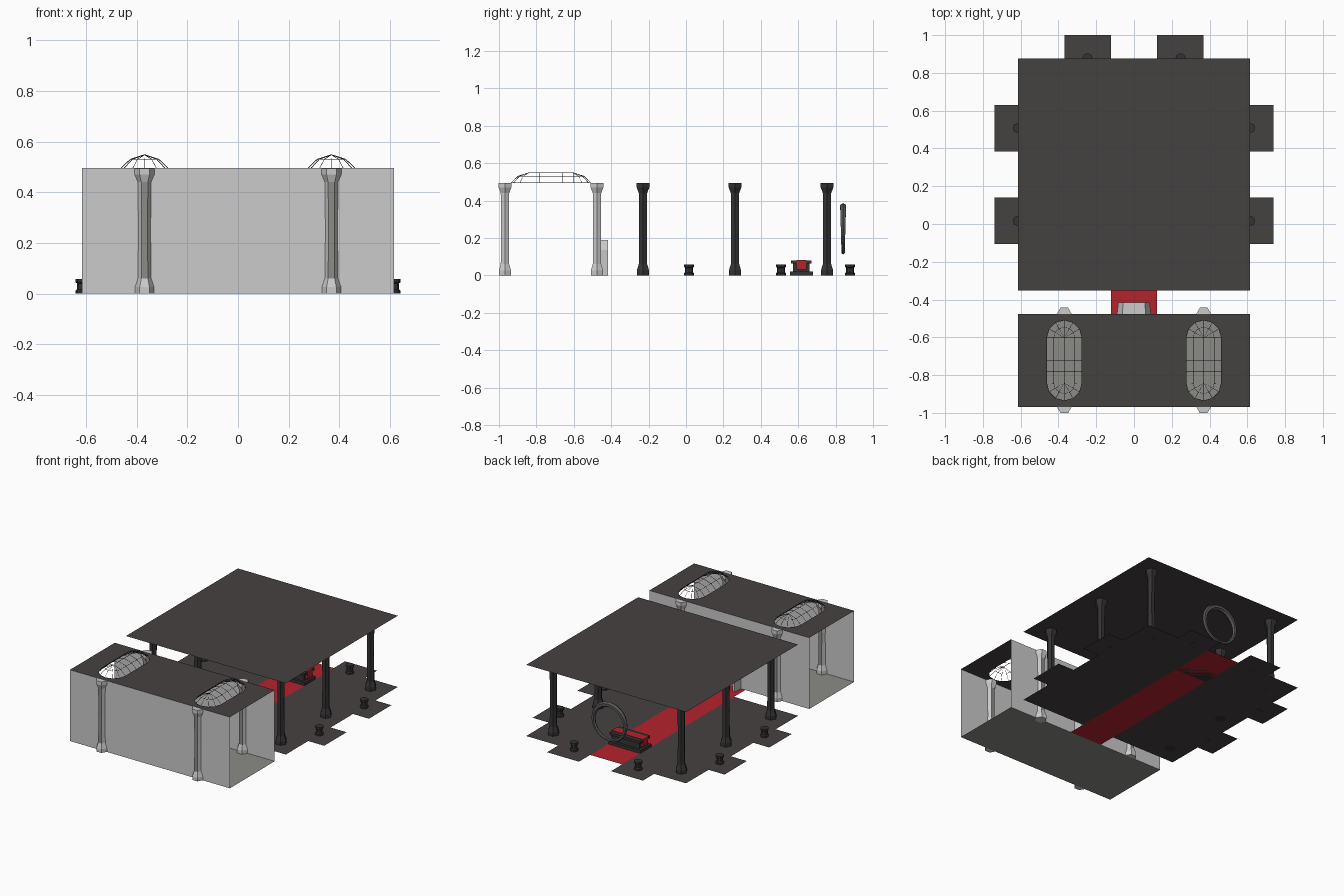
import bpy, bmesh, math
from mathutils import Vector

if "Cube" in bpy.data.objects:
    bpy.data.objects.remove(bpy.data.objects["Cube"])

T = 0.246                       # floor tile size
H = 0.495                       # room height
W = 2.5 * T                     # half width of both rooms
BACK, FRONT = 0.877, 0.877 - 5 * T
WALL_B, WALL_F = FRONT - T / 2, FRONT - 2.5 * T


def mat(name, c):
    m = bpy.data.materials.new(name)
    m.diffuse_color = (*c, 1)
    m.use_nodes = True
    m.node_tree.nodes["Principled BSDF"].inputs["Base Color"].default_value = m.diffuse_color
    return m


DARK = mat("dark_stone", (0.060, 0.053, 0.052))
BLACK = mat("black_stone", (0.036, 0.034, 0.034))
RED = mat("red_carpet", (0.46, 0.016, 0.026))
LIGHT = mat("pale_wall", (0.60, 0.60, 0.60))
GREY = mat("grey_stone", (0.26, 0.26, 0.24))
METAL = mat("ring_metal", (0.10, 0.10, 0.10))


def finish(name, bm, *mats):
    me = bpy.data.meshes.new(name)
    bm.to_mesh(me)
    bm.free()
    for m in mats:
        me.materials.append(m)
    ob = bpy.data.objects.new(name, me)
    bpy.context.collection.objects.link(ob)
    return ob


def quad(bm, *pts):
    return bm.faces.new([bm.verts.new(p) for p in pts])


def rect(bm, x0, x1, y0, y1, z=0.0):
    return quad(bm, (x0, y0, z), (x1, y0, z), (x1, y1, z), (x0, y1, z))


def box(bm, x, y0, y1, z0, z1):
    v = bmesh.ops.create_cube(bm, size=1)["verts"]
    for p in v:
        p.co = (p.co.x * 2 * x, (y0 + y1) / 2 + p.co.y * (y1 - y0), (z0 + z1) / 2 + p.co.z * (z1 - z0))


def turned(name, x, y, profile, sides, *mats):
    """Faceted post from a list of (radius, height)."""
    bm = bmesh.new()
    rings = [[bm.verts.new((x + r * math.cos(2 * math.pi * i / sides),
                            y + r * math.sin(2 * math.pi * i / sides), z))
              for i in range(sides)] for r, z in profile]
    for a, b in zip(rings, rings[1:]):
        for i in range(sides):
            j = (i + 1) % sides
            bm.faces.new((a[i], a[j], b[j], b[i]))
    bm.faces.new(rings[-1])
    bm.faces.new(rings[0][::-1])
    bm.normal_update()
    if len(mats) > 1:           # darker panels on the front and back of the shaft
        for f in bm.faces:
            if abs(f.normal.y) > 0.9 and 0.06 < f.calc_center_median().z < 0.44:
                f.material_index = 1
    return finish(name, bm, *mats)


# main hall floor, with red carpet strip and half tiles at the stools
bm = bmesh.new()
h = T / 2
rect(bm, -W, -h, FRONT, BACK)
rect(bm, h, W, FRONT, BACK)
STOOLS = []
for s in (-1, 1):
    for k in (1.5, 3.5):
        y = FRONT + k * T
        a, b = sorted((s * W, s * (W + h)))
        rect(bm, a, b, y - h, y + h)
        STOOLS.append((s * W, y))
    rect(bm, s * T - h, s * T + h, BACK, BACK + h)
    STOOLS.append((s * T, BACK))
finish("hall_floor", bm, DARK)

bm = bmesh.new()
rect(bm, -h, h, WALL_B, BACK)
finish("carpet", bm, RED)

# hall ceiling
bm = bmesh.new()
rect(bm, -W, W, FRONT, BACK, H)
finish("hall_ceiling", bm, DARK)

# columns and stools
COL = [(0.038, 0), (0.038, 0.025), (0.026, 0.06), (0.024, 0.25), (0.026, 0.44), (0.039, 0.47), (0.039, H - 0.001)]
for s in (-1, 1):
    for k in (0.5, 2.5, 4.5):
        turned("hall_column", s * 2 * T, FRONT + k * T, COL, 6, BLACK)
    for y in (WALL_B, WALL_F):
        turned("entry_column", s * 1.5 * T, y, COL, 6, LIGHT, GREY)
for x, y in STOOLS:
    turned("stool", x, y, [(0.027, 0), (0.027, 0.01), (0.021, 0.016), (0.021, 0.04), (0.027, 0.045), (0.027, 0.058)], 8, BLACK)

# entry room: floor, front wall, back wall with doorway
bm = bmesh.new()
rect(bm, -W, W, WALL_F, WALL_B)
finish("entry_floor", bm, GREY)

ARCH = [(-0.068, 0), (-0.068, 0.125), (-0.045, 0.17), (0.045, 0.17), (0.068, 0.125), (0.068, 0)]
bm = bmesh.new()
quad(bm, (-W, WALL_F, 0), (W, WALL_F, 0), (W, WALL_F, H), (-W, WALL_F, H))
outline = [(-W, 0)] + ARCH + [(W, 0), (W, H), (-W, H)]
f = quad(bm, *[(x, WALL_B, z) for x, z in outline])
bmesh.ops.triangulate(bm, faces=[f])
finish("entry_walls", bm, LIGHT)

# door surround projecting over the carpet
OUT = [(-0.09, 0), (-0.09, 0.135), (-0.062, 0.19), (0.062, 0.19), (0.09, 0.135), (0.09, 0)]
bm = bmesh.new()
y0, y1 = WALL_B, WALL_B + 0.06
for i in range(5):
    (ax, az), (bx, bz) = OUT[i:i + 2]
    (cx, cz), (dx, dz) = ARCH[i:i + 2]
    quad(bm, (ax, y0, az), (bx, y0, bz), (bx * 0.92, y1, bz), (ax * 0.92, y1, az))
    quad(bm, (ax * 0.92, y1, az), (bx * 0.92, y1, bz), (dx, y1, dz), (cx, y1, cz))
    quad(bm, (cx, y1, cz), (dx, y1, dz), (dx, y0, dz), (cx, y0, cz))
bmesh.ops.remove_doubles(bm, verts=bm.verts, dist=1e-5)
bmesh.ops.recalc_face_normals(bm, faces=bm.faces)
finish("door_surround", bm, LIGHT)

# skylight outline: (spine point, outward direction) around a long rounded slot
R, HALF, YC = 0.093, 0.12, (WALL_F + WALL_B) / 2
slot = []
for s in (1, -1):
    for i in range(7):
        a = math.pi * i / 6 + (0 if s > 0 else math.pi)
        slot.append((s * HALF, Vector((math.cos(a), math.sin(a), 0))))
    for i in range(1, 4):
        slot.append((s * HALF * (1 - i / 2), Vector((-s, 0, 0))))

# entry ceiling with two skylight holes
bm = bmesh.new()
loops = [[(-W, WALL_F, H), (W, WALL_F, H), (W, WALL_B, H), (-W, WALL_B, H)]]
for s in (-1, 1):
    loops.append([Vector((s * 1.5 * T, YC + sy, H)) + d * R for sy, d in slot])
for lp in loops:
    vs = [bm.verts.new(p) for p in lp]
    for a, b in zip(vs, vs[1:] + vs[:1]):
        bm.edges.new((a, b))
bmesh.ops.triangle_fill(bm, use_beauty=True, edges=bm.edges, normal=(0, 0, 1))
finish("entry_ceiling", bm, DARK)

# skylight lattices
for s in (-1, 1):
    bm = bmesh.new()
    rings = [[bm.verts.new(Vector((s * 1.5 * T, YC + sy, z)) + d * r) for sy, d in slot]
             for r, z in ((R, H), (0.056, 0.53), (0.0, 0.548))]
    n = len(slot)
    for a, b in zip(rings, rings[1:]):
        for i in range(n):
            j = (i + 1) % n
            bm.faces.new((a[i], a[j], b[j], b[i]))
    bmesh.ops.remove_doubles(bm, verts=bm.verts, dist=1e-4)
    ob = finish("skylight_lattice", bm, BLACK)
    m = ob.modifiers.new("bars", "WIREFRAME")
    m.thickness = 0.003
    m.use_even_offset = False

# altar with red runner
AY = 0.617
bm = bmesh.new()
box(bm, 0.123, AY - 0.061, AY + 0.061, 0, 0.02)
box(bm, 0.105, AY - 0.044, AY + 0.044, 0.02, 0.062)
box(bm, 0.118, AY - 0.055, AY + 0.055, 0.062, 0.08)
finish("altar", bm, BLACK)
bm = bmesh.new()
box(bm, 0.121, AY - 0.027, AY + 0.027, 0.03, 0.083)
finish("altar_runner", bm, RED)

# upright ring behind the altar, thicker at the top
bm = bmesh.new()
N, M = 24, 6
rings = []
for i in range(N):
    a = 2 * math.pi * i / N
    d = Vector((math.cos(a), 0, math.sin(a)))
    r = 0.014 + 0.004 * math.sin(a)
    rings.append([bm.verts.new(Vector((0, 0.84, 0.245)) + d * (0.123 + r * math.cos(b)) + Vector((0, r * math.sin(b), 0)))
                  for b in (2 * math.pi * k / M for k in range(M))])
for i in range(N):
    a, b = rings[i], rings[(i + 1) % N]
    for k in range(M):
        l = (k + 1) % M
        bm.faces.new((a[k], a[l], b[l], b[k]))
bmesh.ops.recalc_face_normals(bm, faces=bm.faces)
finish("upright_ring", bm, METAL)
